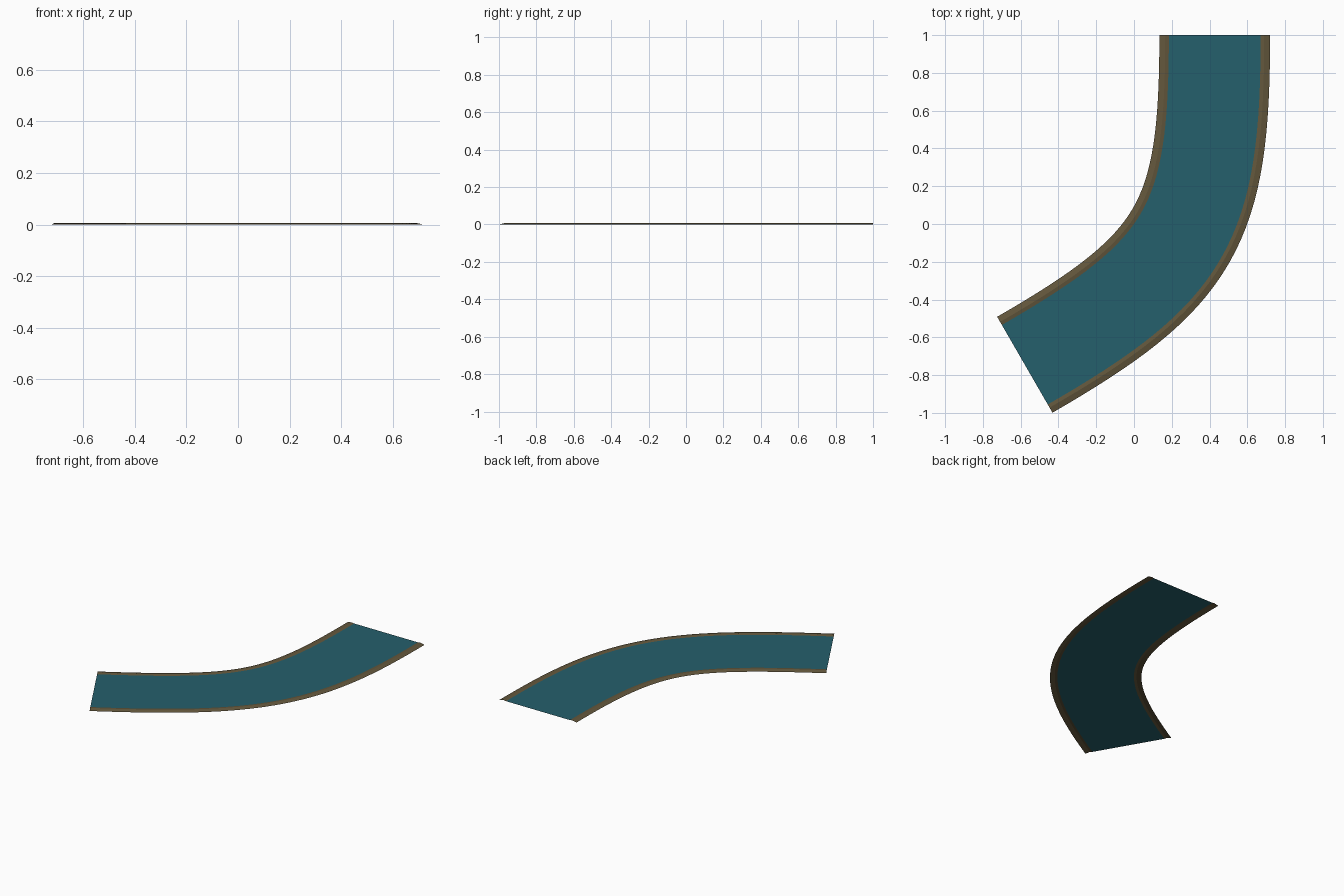
import bpy, bmesh
from mathutils import Vector

if "Cube" in bpy.data.objects:
    bpy.data.objects.remove(bpy.data.objects["Cube"])

# River centreline: straight-ended bend turning 60 degrees
P0, PM, P1 = Vector((0.4275, 1.0)), Vector((0.4275, -0.165)), Vector((-0.578, -0.745))
K, N = 0.86, 32
A, B = P0.lerp(PM, K), P1.lerp(PM, K)


def centre(t):
    u = 1 - t
    p = u**3 * P0 + 3*u*u*t * A + 3*u*t*t * B + t**3 * P1
    d = 3*u*u * (A - P0) + 6*u*t * (B - A) + 3*t*t * (P1 - B)
    d.normalize()
    return p, Vector((-d.y, d.x))   # normal points to the outer side


def material(name, rgb):
    m = bpy.data.materials.new(name)
    m.diffuse_color = (*rgb, 1)
    m.use_nodes = True
    m.node_tree.nodes["Principled BSDF"].inputs["Base Color"].default_value = m.diffuse_color
    return m


def strip(name, profile, mat):
    """Sweep an open cross-section (offset, height) along the bend."""
    bm = bmesh.new()
    rows = []
    for i in range(N + 1):
        p, n = centre(i / N)
        rows.append([bm.verts.new((*(p + n * o), z)) for o, z in profile])
    for r, s in zip(rows, rows[1:]):
        for j in range(len(profile) - 1):
            bm.faces.new((r[j], s[j], s[j + 1], r[j + 1]))
    for f in bm.faces:
        f.normal_update()
        if f.normal.z < 0:
            f.normal_flip()
    me = bpy.data.meshes.new(name)
    bm.to_mesh(me)
    bm.free()
    me.materials.append(mat)
    bpy.context.collection.objects.link(bpy.data.objects.new(name, me))


water = material("deep teal water", (0.018, 0.115, 0.15))
earth = material("brown earth", (0.125, 0.095, 0.045))

# Water sheet and the two low banks
strip("water", [(-0.245, 0.004), (0.245, 0.004)], water)
for side, name in ((-1, "inner_bank"), (1, "outer_bank")):
    strip(name, [(side * 0.293, 0.0), (side * 0.262, 0.007), (side * 0.243, 0.004)], earth)
